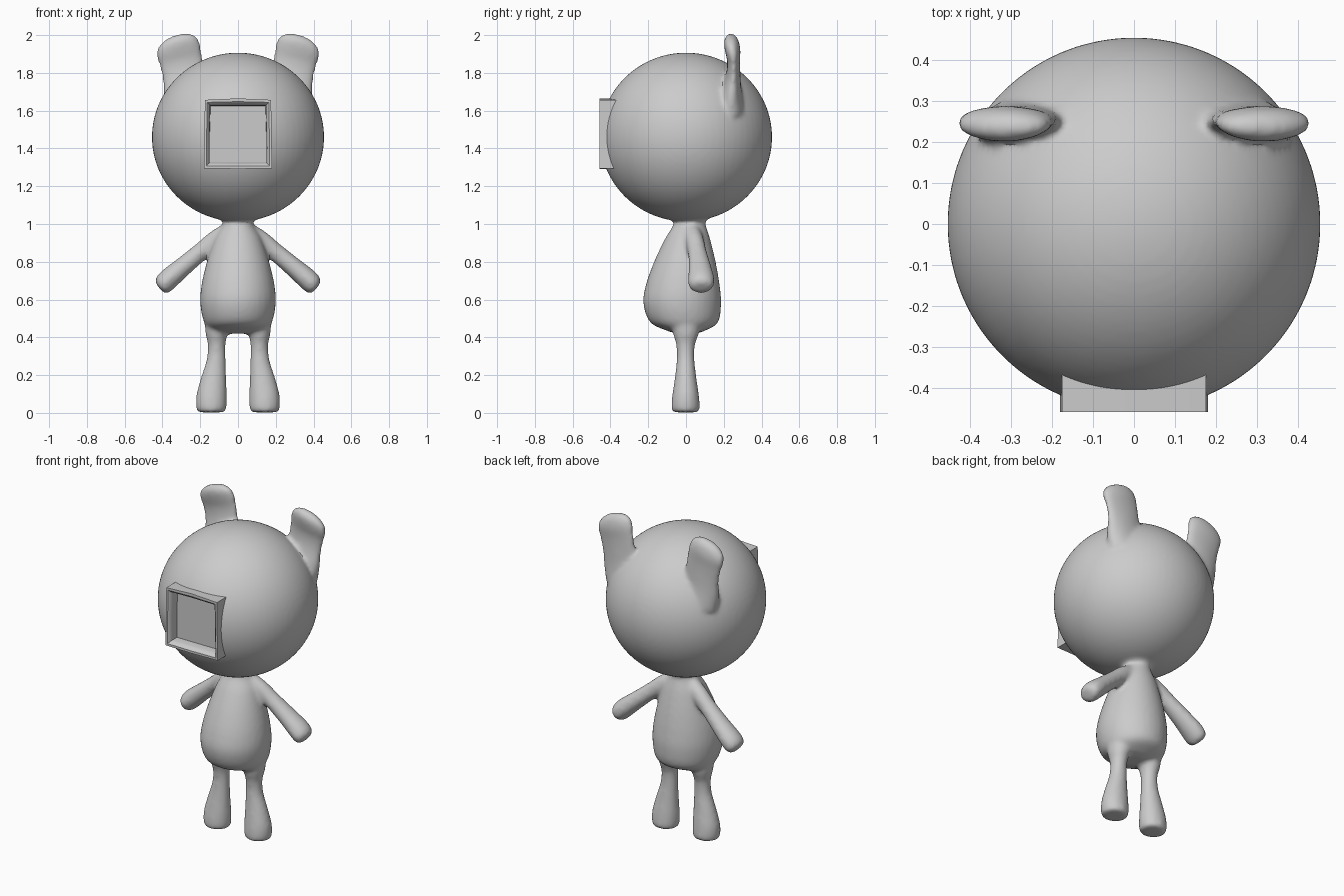
import bpy, bmesh, math
from mathutils import Vector

if "Cube" in bpy.data.objects:
    bpy.data.objects.remove(bpy.data.objects["Cube"])

grey = bpy.data.materials.new("plain_grey")
grey.diffuse_color = (0.6, 0.6, 0.6, 1)
grey.use_nodes = True
grey.node_tree.nodes["Principled BSDF"].inputs["Base Color"].default_value = grey.diffuse_color


def make_object(name, bm):
    bmesh.ops.recalc_face_normals(bm, faces=bm.faces[:])
    mesh = bpy.data.meshes.new(name)
    bm.to_mesh(mesh)
    bm.free()
    obj = bpy.data.objects.new(name, mesh)
    bpy.context.collection.objects.link(obj)
    mesh.materials.append(grey)
    return obj


def bridge(bm, loops, cap_start=True, cap_end=True):
    rings = [[bm.verts.new(p) for p in loop] for loop in loops]
    n = len(rings[0])
    for a, b in zip(rings, rings[1:]):
        for i in range(n):
            j = (i + 1) % n
            bm.faces.new((a[i], a[j], b[j], b[i]))
    if cap_start:
        bm.faces.new(rings[0])
    if cap_end:
        bm.faces.new(rings[-1])


def spline(rows, steps=6):
    """Catmull-Rom interpolation through rows of numbers."""
    out = []
    for i in range(len(rows) - 1):
        quad = (rows[max(i - 1, 0)], rows[i], rows[i + 1], rows[min(i + 2, len(rows) - 1)])
        for s in range(steps):
            t = s / steps
            out.append([0.5 * (2 * b + (c - a) * t + (2 * a - 5 * b + 4 * c - d) * t * t
                               + (3 * b - a - 3 * c + d) * t ** 3) for a, b, c, d in zip(*quad)])
    out.append(list(rows[-1]))
    return out


def loft(name, rows, u=(1, 0, 0), v=(0, 1, 0), side=1, n=32):
    """Elliptical rings; each row is x, y, z, radius along u, radius along v."""
    u, v = Vector(u), Vector(v)
    loops = []
    for x, y, z, ru, rv in spline(rows):
        ring = []
        for k in range(n):
            a = 2 * math.pi * k / n
            p = Vector((x, y, z)) + u * (ru * math.cos(a)) + v * (rv * math.sin(a))
            ring.append((p.x * side, p.y, p.z))
        loops.append(ring)
    bm = bmesh.new()
    bridge(bm, loops)
    return make_object(name, bm)


parts = []

# Head
bm = bmesh.new()
bmesh.ops.create_uvsphere(bm, u_segments=64, v_segments=40, radius=1)
for vert in bm.verts:
    vert.co = (vert.co.x * 0.456, vert.co.y * 0.456, 1.46 + vert.co.z * 0.447)
parts.append(make_object("head", bm))

# Pear-shaped torso with neck
parts.append(loft("torso", [
    (0, 0.00, 0.42, 0.08, 0.05), (0, 0.00, 0.435, 0.14, 0.10),
    (0, -0.01, 0.48, 0.18, 0.18), (0, -0.02, 0.58, 0.20, 0.206),
    (0, -0.017, 0.68, 0.193, 0.195), (0, -0.006, 0.80, 0.165, 0.163),
    (0, 0.008, 0.92, 0.125, 0.12), (0, 0.018, 0.99, 0.085, 0.088),
    (0, 0.018, 1.03, 0.078, 0.082), (0, 0.018, 1.10, 0.09, 0.09)]))

# Limbs and ears on both sides
arm_u = Vector((0.62, 0, 0.785))
for side, tag in ((1, "left"), (-1, "right")):
    parts.append(loft(tag + "_leg", [
        (0.105, 0, 0.55, 0.075, 0.08), (0.113, 0, 0.43, 0.06, 0.07),
        (0.113, -0.002, 0.36, 0.047, 0.05), (0.116, -0.002, 0.28, 0.051, 0.047),
        (0.130, -0.002, 0.18, 0.068, 0.058), (0.140, -0.002, 0.09, 0.081, 0.071),
        (0.141, -0.002, 0.025, 0.080, 0.075), (0.141, -0.002, 0.003, 0.070, 0.066)], side=side))
    parts.append(loft(tag + "_arm", [
        (0.04, 0.03, 0.955, 0.06, 0.05), (0.12, 0.045, 0.912, 0.053, 0.05),
        (0.20, 0.06, 0.850, 0.048, 0.05), (0.29, 0.073, 0.775, 0.051, 0.06),
        (0.36, 0.08, 0.715, 0.056, 0.069), (0.395, 0.08, 0.682, 0.054, 0.068),
        (0.411, 0.08, 0.667, 0.042, 0.054), (0.417, 0.08, 0.662, 0.025, 0.03)],
        u=arm_u, side=side))
    parts.append(loft(tag + "_ear", [
        (0.25, 0.235, 1.60, 0.13, 0.08), (0.275, 0.24, 1.70, 0.122, 0.055),
        (0.288, 0.25, 1.79, 0.114, 0.038), (0.302, 0.252, 1.86, 0.116, 0.034),
        (0.316, 0.247, 1.92, 0.121, 0.041), (0.318, 0.241, 1.96, 0.108, 0.040),
        (0.316, 0.238, 1.987, 0.078, 0.030), (0.314, 0.237, 2.003, 0.03, 0.012)],
        u=(0.97, 0, -0.22), side=side))

# Fuse the parts into one soft skin
bpy.ops.object.select_all(action='DESELECT')
for p in parts:
    p.select_set(True)
bpy.context.view_layer.objects.active = parts[0]
bpy.ops.object.join()
body = bpy.context.view_layer.objects.active
body.name = "bear_body"
remesh = body.modifiers.new("fuse", 'REMESH')
remesh.mode = 'VOXEL'
remesh.voxel_size = 0.012
smooth = body.modifiers.new("soften", 'SMOOTH')
smooth.factor = 0.5
smooth.iterations = 8

# Square recess cut in the face
bm = bmesh.new()
bmesh.ops.create_cube(bm, size=1)
for vert in bm.verts:
    vert.co = (vert.co.x * 0.32, -0.485 + vert.co.y * 0.2, 1.478 + vert.co.z * 0.32)
cutter = make_object("recess_cutter", bm)
cutter.hide_render = True
cutter.hide_set(True)
cut = body.modifiers.new("recess", 'BOOLEAN')
cut.operation = 'DIFFERENCE'
cut.object = cutter
bpy.context.view_layer.objects.active = body
for name in ("fuse", "soften", "recess"):
    bpy.ops.object.modifier_apply(modifier=name)
bpy.data.objects.remove(cutter)


# Face frame with rolled inner lip and flat floor
def square(h, y, bow):
    pts = [(-h, -h), (0, -h - bow * 0.4), (h, -h), (h - bow * 0.5, 0),
           (h * 0.97, h), (0, h + bow), (-h * 0.97, h), (-h + bow * 0.5, 0)]
    return [(x, y, 1.476 + z) for x, z in pts]


bm = bmesh.new()
bridge(bm, [square(0.181, -0.35, 0.008), square(0.181, -0.459, 0.008),
            square(0.168, -0.459, 0.004), square(0.158, -0.45, 0.002),
            square(0.152, -0.43, 0), square(0.150, -0.39, 0)], cap_start=False)
frame = make_object("face_frame", bm)

bpy.ops.object.select_all(action='DESELECT')
for obj in (body, frame):
    obj.select_set(True)
bpy.context.view_layer.objects.active = body
bpy.ops.object.shade_smooth_by_angle(angle=math.radians(35))
